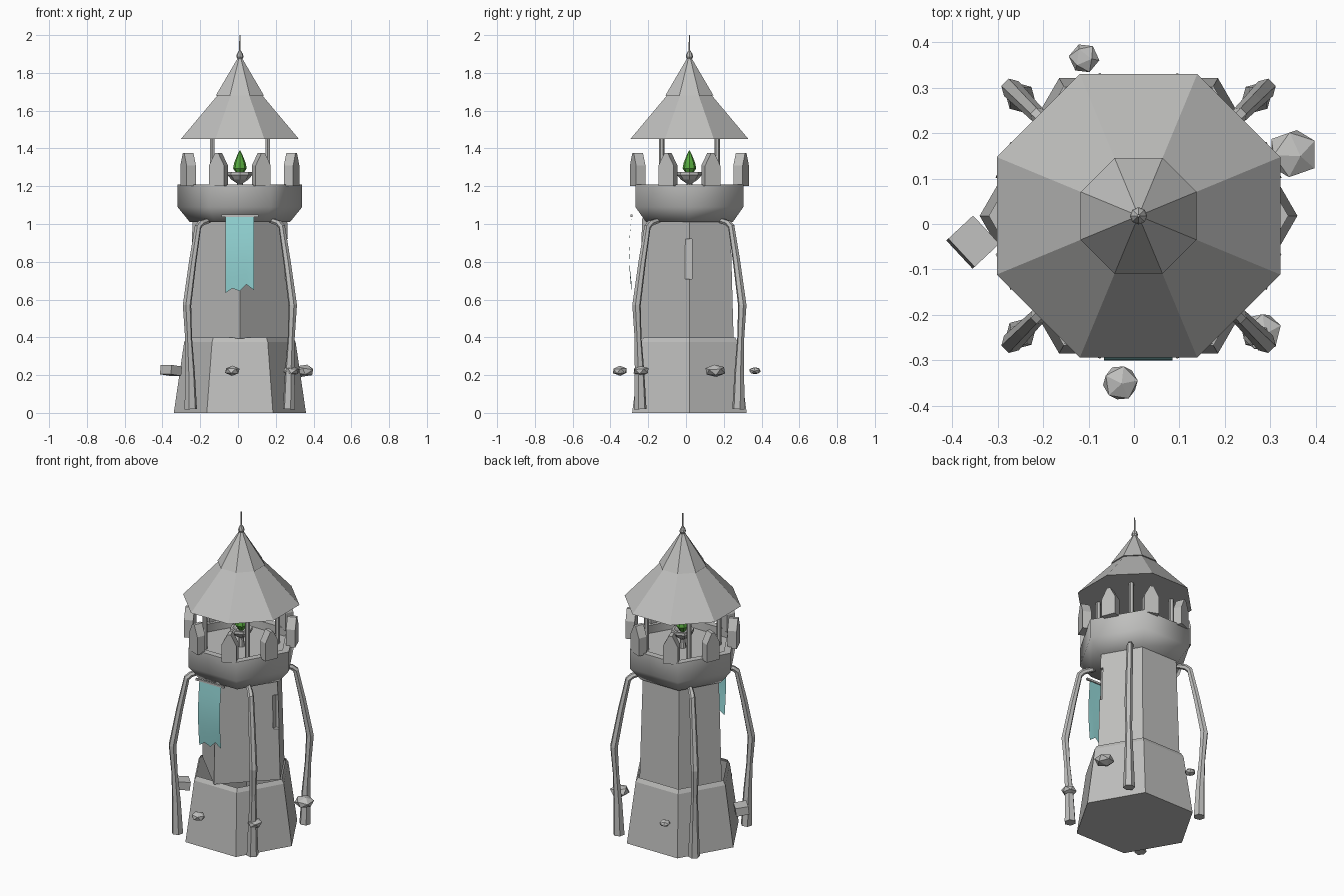
import bpy, bmesh, math
from mathutils import Matrix, Vector

if "Cube" in bpy.data.objects:
    bpy.data.objects.remove(bpy.data.objects["Cube"])

CX, CY = 0.01, 0.018  # tower axis


def material(name, rgb):
    m = bpy.data.materials.new(name)
    m.use_nodes = True
    m.diffuse_color = (*rgb, 1)
    m.node_tree.nodes["Principled BSDF"].inputs["Base Color"].default_value = (*rgb, 1)
    return m


STONE = material("stone_grey", (0.52, 0.52, 0.51))
CLOTH = material("banner_teal", (0.30, 0.68, 0.68))
FIRE = material("flame_green", (0.10, 0.42, 0.05))


def finish(name, bm, mat=STONE, smooth=None):
    bmesh.ops.recalc_face_normals(bm, faces=bm.faces)
    me = bpy.data.meshes.new(name)
    bm.to_mesh(me)
    bm.free()
    ob = bpy.data.objects.new(name, me)
    bpy.context.collection.objects.link(ob)
    me.materials.append(mat)
    if smooth:
        bpy.ops.object.select_all(action='DESELECT')
        ob.select_set(True)
        bpy.context.view_layer.objects.active = ob
        bpy.ops.object.shade_smooth_by_angle(angle=math.radians(smooth))
    return ob


def ring_angles(n, phase=0):
    return [phase + 360 * i / n for i in range(n)]


def lathe(name, profile, angles, mat=STONE, bottom=True, top=True, smooth=None):
    """Stack of rings (radius, z) around the tower axis."""
    bm = bmesh.new()
    rings = []
    for r, z in profile:
        rings.append([bm.verts.new((CX + r * math.cos(math.radians(a)),
                                    CY + r * math.sin(math.radians(a)), z)) for a in angles])
    n = len(angles)
    for lo, hi in zip(rings, rings[1:]):
        for i in range(n):
            bm.faces.new((lo[i], lo[(i + 1) % n], hi[(i + 1) % n], hi[i]))
    if bottom:
        bm.faces.new(rings[0])
    if top:
        bm.faces.new(rings[-1])
    return finish(name, bm, mat, smooth)


def box(name, loc, size, turn=0, tilt=0):
    bm = bmesh.new()
    bmesh.ops.create_cube(bm, size=1)
    mat = (Matrix.Translation(loc) @ Matrix.Rotation(math.radians(turn), 4, 'Z')
           @ Matrix.Rotation(math.radians(tilt), 4, 'Y') @ Matrix.Diagonal((*size, 1)))
    bm.transform(mat)
    return finish(name, bm)


HEX = ring_angles(6)
OCT = ring_angles(8, 22.5)

# Flared base and tower shaft (shaft has one corner facing front)
lathe("base", [(0.35, 0), (0.295, 0.375), (0.28, 0.4)], HEX, top=False)
shaft = lathe("shaft", [(0.27, 0.395), (0.25, 1.03)], [0, 60, 120, 180, 270])

# Arrow slit cut into the right-hand corner
cutter = box("slit_cutter", (CX + 0.27, CY - 0.005, 0.815), (0.075, 0.035, 0.21))
cutter.hide_render = True
cutter.hide_set(True)
cut = shaft.modifiers.new("slit", 'BOOLEAN')
cut.operation = 'DIFFERENCE'
cut.object = cutter
bpy.context.view_layer.update()
mesh = bpy.data.meshes.new_from_object(shaft.evaluated_get(bpy.context.evaluated_depsgraph_get()))
shaft.modifiers.clear()
shaft.data = mesh
bpy.data.objects.remove(cutter)

# Gallery with a sunken floor
lathe("gallery", [(0.265, 1.01), (0.33, 1.09), (0.33, 1.21), (0.285, 1.21), (0.285, 1.16)],
      HEX, smooth=65)

# Gabled battlements
for i, a in enumerate(ring_angles(8, 22.5)):
    bm = bmesh.new()
    outline = [(-0.043, 1.2), (0.043, 1.2), (0.043, 1.31), (0.01, 1.375),
               (-0.01, 1.375), (-0.043, 1.31)]
    face = bm.faces.new([bm.verts.new((0.27, t, z)) for t, z in outline])
    ext = bmesh.ops.extrude_face_region(bm, geom=[face])
    bmesh.ops.translate(bm, vec=(0.053, 0, 0),
                        verts=[v for v in ext["geom"] if isinstance(v, bmesh.types.BMVert)])
    bm.transform(Matrix.Translation((CX, CY, 0)) @ Matrix.Rotation(math.radians(a), 4, 'Z'))
    finish(f"battlement_{i + 1}", bm)

# Brazier and flame
lathe("brazier", [(0.02, 1.155), (0.015, 1.215), (0.045, 1.235), (0.066, 1.26), (0.064, 1.275),
                  (0.05, 1.275), (0.03, 1.26)], ring_angles(8))
lathe("flame", [(0.015, 1.262), (0.036, 1.295), (0.03, 1.325), (0.014, 1.365), (0.001, 1.39)],
      ring_angles(8), FIRE)

# Posts and two-tier roof
for sx in (-1, 1):
    for sy in (-1, 1):
        bm = bmesh.new()
        bmesh.ops.create_cone(bm, cap_ends=True, segments=6, radius1=0.014, radius2=0.014,
                              depth=0.3, matrix=Matrix.Translation((CX + sx * 0.147, CY + sy * 0.147, 1.305)))
        finish("roof_post", bm)
lathe("lower_roof", [(0.338, 1.45), (0.12, 1.69)], OCT)
lathe("upper_roof", [(0.138, 1.68), (0.008, 1.885)], OCT)
lathe("finial", [(0.009, 1.865), (0.019, 1.885), (0.016, 1.9), (0.004, 1.92), (0.003, 2.0)],
      ring_angles(8))

# Four bent buttresses on the diagonals: offset, height, thickness
PATH = [(0.26, 0.02, 0.034), (0.264, 0.22, 0.026), (0.272, 0.4, 0.019), (0.28, 0.57, 0.023),
        (0.25, 0.8, 0.02), (0.222, 0.985, 0.018), (0.205, 1.005, 0.017), (0.16, 1.02, 0.014)]
for sx in (-1, 1):
    for sy in (-1, 1):
        cu = bpy.data.curves.new("buttress", 'CURVE')
        cu.dimensions = '3D'
        cu.bevel_depth = 1
        cu.bevel_resolution = 1
        cu.use_fill_caps = True
        sp = cu.splines.new('POLY')
        sp.use_smooth = False
        sp.points.add(len(PATH) - 1)
        for p, (d, z, r) in zip(sp.points, PATH):
            p.co = (CX + sx * d, CY + sy * d, z, 1)
            p.radius = r
        cu.materials.append(STONE)
        ob = bpy.data.objects.new("buttress", cu)
        bpy.context.collection.objects.link(ob)

# Banner with ragged lower edge, hanging from a rod
bm = bmesh.new()
columns = [(-0.066, 0.635), (-0.03, 0.66), (0.01, 0.645), (0.045, 0.68), (0.085, 0.65)]
STEPS = 6
grid = []
for x, low in columns:
    col = []
    for k in range(STEPS + 1):
        t = k / STEPS
        col.append(bm.verts.new((x, -0.288 - 0.013 * math.sin(math.pi * t), 1.04 + (low - 1.04) * t)))
    grid.append(col)
for a, b in zip(grid, grid[1:]):
    for k in range(STEPS):
        bm.faces.new((a[k], a[k + 1], b[k + 1], b[k]))
bmesh.ops.solidify(bm, geom=bm.faces[:], thickness=0.004)
finish("banner", bm, CLOTH, smooth=30)
box("banner_rod", (0.01, -0.288, 1.043), (0.195, 0.012, 0.012))

# Floating rocks
for x, y, r, h, turn in [(-0.03, -0.35, 0.042, 0.027, 10), (0.35, 0.155, 0.058, 0.034, 40),
                         (-0.11, 0.365, 0.034, 0.02, 70), (0.282, -0.238, 0.046, 0.027, 25)]:
    bm = bmesh.new()
    bmesh.ops.create_icosphere(bm, subdivisions=1, radius=1)
    bm.transform(Matrix.Translation((x, y, 0.223)) @ Matrix.Diagonal((r, r, h, 1))
                 @ Matrix.Rotation(math.radians(turn), 4, Vector((0.3, 0.4, 1))))
    finish("floating_rock", bm)
box("floating_block", (-0.355, -0.04, 0.225), (0.075, 0.085, 0.05), 43, 7)
